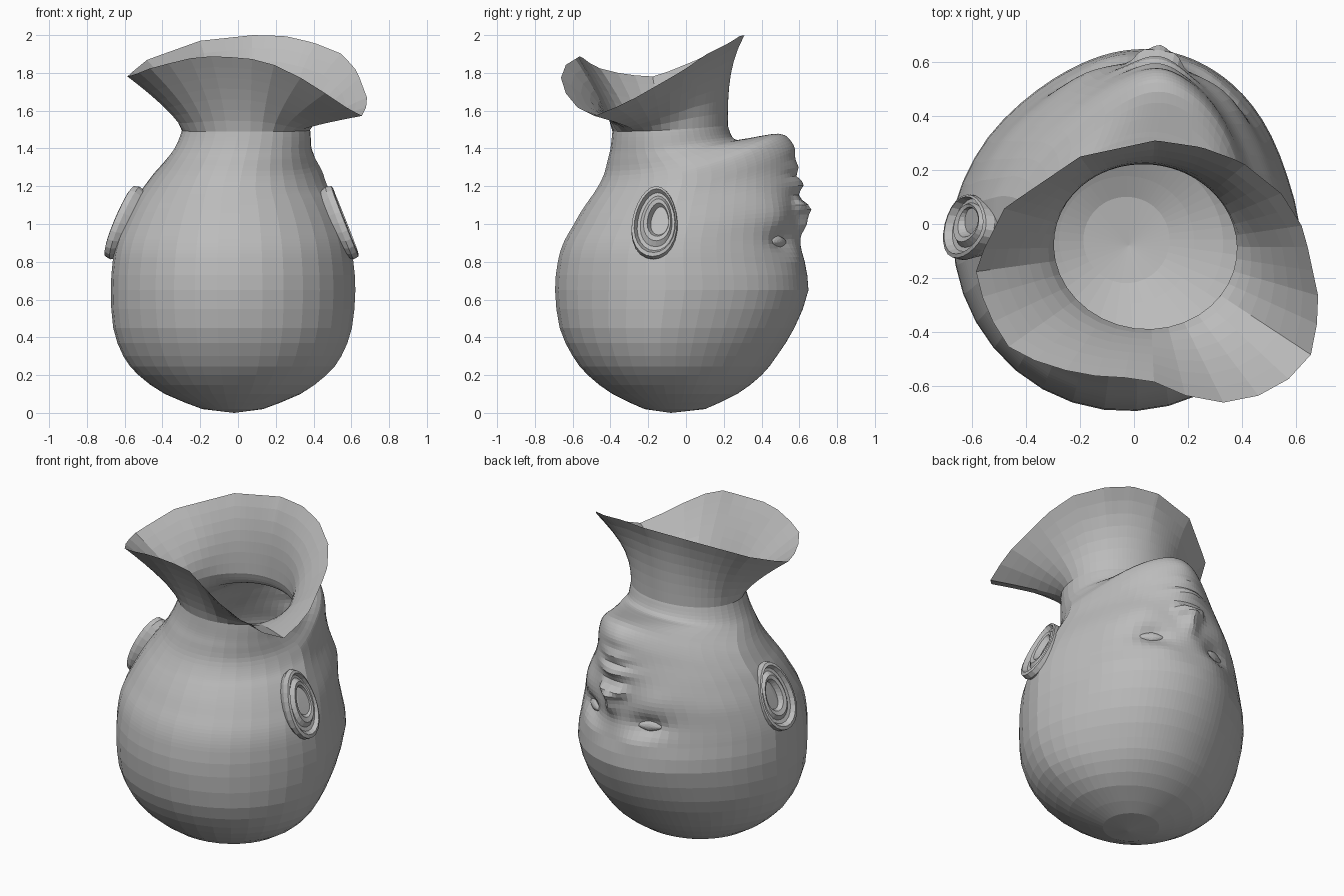
import bpy, bmesh, math
from mathutils import Vector, Matrix

default_cube = bpy.data.objects.get("Cube")
if default_cube:
    bpy.data.objects.remove(default_cube, do_unlink=True)

# One plain clay colour for everything
clay = bpy.data.materials.new("grey_clay")
clay.use_nodes = True
clay.diffuse_color = (0.5, 0.5, 0.5, 1)
clay.node_tree.nodes["Principled BSDF"].inputs["Base Color"].default_value = (0.5, 0.5, 0.5, 1)

SEGMENTS = 56
TURN = Matrix.Rotation(math.radians(-7.5), 3, 'Z')


def smoothstep(a, b, value):
    f = min(max((value - a) / (b - a), 0), 1)
    return f * f * (3 - 2 * f)


def place(x, y, z):
    """Turn a symmetric head point and lean it toward the face and the neck."""
    point = TURN @ Vector((x, y, z))
    neck_lean = 0.075 * smoothstep(1.15, 1.53, z) * smoothstep(0.75, 0.3, y)
    point.x += -0.02 + 0.03 * smoothstep(0.2, 0.6, y) + neck_lean
    return point


def catmull(a, b, c, d, t):
    return [0.5 * (2 * q + (r - p) * t + (2 * p - 5 * q + 4 * r - s) * t * t
                   + (3 * q - p - 3 * r + s) * t ** 3)
            for p, q, r, s in zip(a, b, c, d)]


def resample(keys, steps_for):
    """Smooth a list of key rings, with more steps where detail is needed."""
    result = []
    for i in range(len(keys) - 1):
        a, d = keys[max(i - 1, 0)], keys[min(i + 2, len(keys) - 1)]
        steps = steps_for(keys[i])
        result += [catmull(a, keys[i], keys[i + 1], d, k / steps) for k in range(steps)]
    return result + [keys[-1]]


def make_object(name, rings, pole):
    """Skin closed rings of points, with a pole closing the first ring."""
    bm = bmesh.new()
    loops = [[bm.verts.new(p) for p in ring] for ring in rings]
    count = len(rings[0])
    for low, high in zip(loops, loops[1:]):
        for j in range(count):
            k = (j + 1) % count
            bm.faces.new((low[j], low[k], high[k], high[j]))
    tip = bm.verts.new(pole)
    for j in range(count):
        bm.faces.new((tip, loops[0][(j + 1) % count], loops[0][j]))
    bmesh.ops.recalc_face_normals(bm, faces=bm.faces)
    mesh = bpy.data.meshes.new(name)
    bm.to_mesh(mesh)
    bm.free()
    mesh.materials.append(clay)
    obj = bpy.data.objects.new(name, mesh)
    bpy.context.collection.objects.link(obj)


# Head rings: back height, back y, front height, front y, half width
HEAD = [
    (0.02, -0.22, 0.02, 0.1, 0.16), (0.1, -0.39, 0.1, 0.27, 0.36),
    (0.2, -0.52, 0.2, 0.4, 0.5), (0.3, -0.6, 0.3, 0.48, 0.58),
    (0.45, -0.67, 0.45, 0.575, 0.635), (0.65, -0.695, 0.65, 0.65, 0.65),
    (0.8, -0.68, 0.8, 0.625, 0.64), (0.9, -0.65, 0.92, 0.605, 0.62),
    (0.99, -0.6, 1.05, 0.6, 0.585), (1.06, -0.56, 1.18, 0.59, 0.55),
    (1.12, -0.52, 1.3, 0.58, 0.515), (1.17, -0.485, 1.4, 0.57, 0.48),
    (1.23, -0.45, 1.47, 0.525, 0.445), (1.28, -0.43, 1.475, 0.45, 0.415),
    (1.34, -0.415, 1.455, 0.34, 0.385), (1.4, -0.4, 1.45, 0.255, 0.36),
    (1.49, -0.39, 1.52, 0.22, 0.34),
]

# Facial relief: sideways offset, height, width, tallness, depth
RELIEF = [
    (0, 1.085, 0.06, 0.04, 0.06), (0, 1.01, 0.05, 0.06, 0.045),
    (0.065, 1.1, 0.032, 0.03, 0.035),
    (0, 1.21, 0.11, 0.038, 0.04), (0, 1.3, 0.1, 0.032, 0.02),
    (0, 1.257, 0.11, 0.015, -0.01), (0, 1.41, 0.1, 0.05, 0.01),
    (0.21, 0.91, 0.09, 0.055, -0.045),
    (0.17, 0.8, 0.1, 0.04, 0.012), (0.27, 1.06, 0.09, 0.08, 0.015),
]


def relief(x, z):
    total = 0
    for cx, cz, sx, sz, depth in RELIEF:
        for side in ((1, -1) if cx else (1,)):
            total += depth * math.exp(-((x - side * cx) / sx) ** 2 - ((z - cz) / sz) ** 2)
    return total


def head_ring(key):
    zb, yb, zf, yf, width = key
    # The face narrows forward, most of all along the jaw
    taper = (0.14 + 0.2 * smoothstep(1, 1.4, zf)) * smoothstep(0.22, 0.5, yf)
    ring = []
    for j in range(SEGMENTS):
        u = math.tau * j / SEGMENTS
        t = u - 0.66 * math.sin(u)         # crowd the columns onto the face
        f = (1 + math.cos(t)) / 2
        x = width * math.sin(t) * (1 - taper * max(math.cos(t), 0))
        y, z = yb + (yf - yb) * f, zb + (zf - zb) * f ** 2.3
        y += relief(x, z) * smoothstep(0.25, 0.42, y)
        ring.append(place(x, y, z))
    return ring


rings = [head_ring(k) for k in resample(HEAD, lambda k: 5 if 0.75 < k[2] < 1.46 else 2)]

# Wavy flared lip above the neck
LIP = [
    (0.08, 0.31, 2.0), (0.25, 0.285, 1.995), (0.4, 0.23, 1.96), (0.55, 0.11, 1.9),
    (0.63, -0.02, 1.81), (0.69, -0.3, 1.65), (0.66, -0.48, 1.57), (0.55, -0.6, 1.63),
    (0.38, -0.67, 1.75), (0.2, -0.64, 1.84), (0.05, -0.575, 1.88), (-0.2, -0.56, 1.89),
    (-0.45, -0.48, 1.83), (-0.55, -0.32, 1.79), (-0.59, -0.16, 1.78),
    (-0.48, 0.06, 1.87), (-0.2, 0.25, 1.97),
]
neck = rings[-1]
centre = Vector((0.055, -0.09, 0))


def bearing(p):
    return math.atan2(p[1] - centre.y, p[0] - centre.x) % math.tau


lip_points = sorted((bearing(p), Vector(p)) for p in LIP)


def lip_at(angle):
    first, last = lip_points[0], lip_points[-1]
    track = ([(last[0] - math.tau, last[1])] + lip_points
             + [(first[0] + math.tau, first[1])])
    for (a, p), (b, q) in zip(track, track[1:]):
        if a <= angle <= b:
            return p.lerp(q, (angle - a) / (b - a))


lip = [lip_at(bearing(p)) for p in neck]
for step in range(1, 8):
    f = step / 7
    ring = []
    for base, edge in zip(neck, lip):
        # The flare opens late above the chin and early elsewhere
        p = base.lerp(edge, f ** (1.3 + 1.6 * max(math.sin(bearing(base)), 0)))
        p.z = base.z + (edge.z - base.z) * f
        ring.append(p)
    rings.append(ring)

make_object("head_vase", rings, Vector((-0.02, -0.08, 0)))

# Ears: an oval bowl with a rolled edge, given as (radius, outward offset)
EAR = [(0.2, -0.02), (0.36, -0.005), (0.46, 0.025), (0.58, 0.03), (0.7, 0.01),
       (0.8, 0.012), (0.88, 0.035), (0.97, 0.03), (1.0, 0.0), (0.8, -0.07)]


def make_ear(name, side):
    def ear_point(radius, out, a):
        # Inner folds slide toward the front of the ear
        back = 0.122 * radius * math.cos(a) * (1 - 0.15 * math.sin(a)) - 0.035 * (1 - radius)
        up = 0.192 * radius * math.sin(a) + 0.02 * (1 - radius)
        x = 0.572 + out + 0.1 * back - 0.4 * up
        return place(side * x, -0.09 - back, 1.005 + up + 0.3 * out)

    ear_rings = [[ear_point(radius, out, math.tau * j / 24) for j in range(24)]
                 for radius, out in EAR]
    make_object(name, ear_rings, ear_point(0, -0.02, 0))


# Eyes: flattened almond balls sunk in the sockets
def make_eye(name, side):
    eye_rings = []
    for i in range(1, 6):
        lat = math.pi / 2 * (i / 5)
        ring = []
        for j in range(16):
            a = math.tau * j / 16
            across = 0.07 * math.sin(lat) * math.cos(a)
            up = 0.034 * math.sin(lat) * math.sin(a) * (1 - 0.3 * abs(math.cos(a)))
            y = 0.512 + 0.03 * math.cos(lat) - 0.45 * across
            ring.append(place(side * (0.21 + across), y, 0.905 + up))
        eye_rings.append(ring)
    make_object(name, eye_rings, place(side * 0.21, 0.542, 0.905))


for label, side in (("left", 1), ("right", -1)):
    make_ear(label + "_ear", side)
    make_eye(label + "_eye", side)
